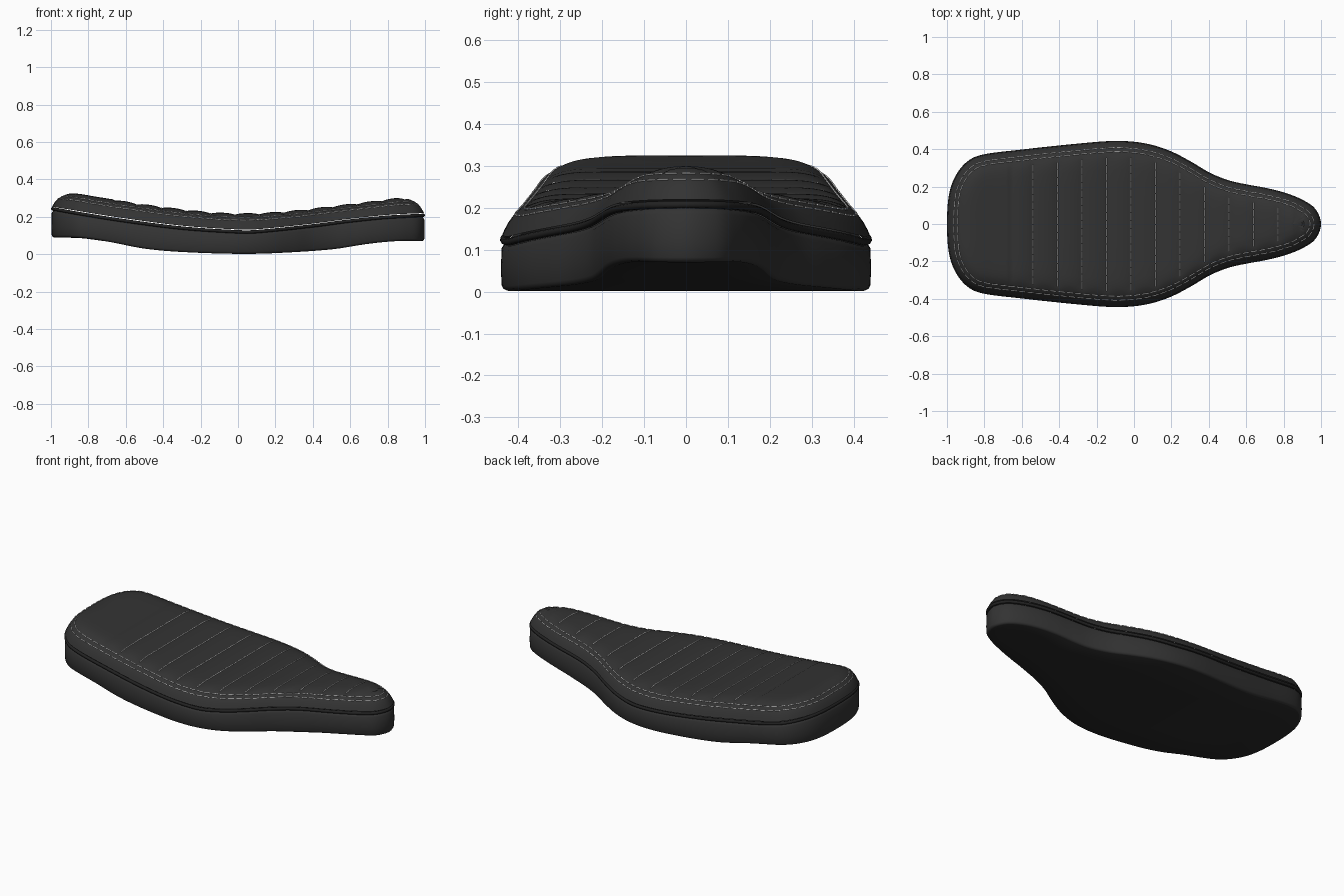
import bpy, bmesh, math
from mathutils import Vector

cube = bpy.data.objects.get("Cube")
if cube:
    bpy.data.objects.remove(cube, do_unlink=True)


def material(name, r, g, b, rough):
    m = bpy.data.materials.new(name)
    m.use_nodes = True
    m.diffuse_color = (r, g, b, 1)
    node = m.node_tree.nodes["Principled BSDF"]
    node.inputs["Base Color"].default_value = (r, g, b, 1)
    node.inputs["Roughness"].default_value = rough
    return m


LEATHER = material("dark grey leather", .033, .033, .033, .6)
PIPING = material("black piping", .016, .016, .016, .5)
UNDERSIDE = material("black underside", .022, .022, .022, .8)
THREAD = material("white thread", .8, .8, .8, .7)


def smooth_curve(keys, x):
    """Smooth interpolation through (key, value) pairs."""
    n = len(keys)
    x = max(keys[0][0], min(keys[-1][0], x))
    i = next((k for k in range(n - 1) if x <= keys[k + 1][0]), n - 2)

    def slope(k):
        a, b = keys[max(k - 1, 0)], keys[min(k + 1, n - 1)]
        return (b[1] - a[1]) / (b[0] - a[0])

    (x0, y0), (x1, y1) = keys[i], keys[i + 1]
    h = x1 - x0
    t = (x - x0) / h
    return (y0 * (1 + 2 * t) * (1 - t) ** 2 + slope(i) * h * t * (1 - t) ** 2
            + y1 * t * t * (3 - 2 * t) + slope(i + 1) * h * t * t * (t - 1))


# Height curves along the length, and cushion roundness by distance from the edge
BOTTOM = [(-1, .09), (-.85, .088), (-.7, .068), (-.5, .03), (-.3, .012), (0, .002),
          (.2, .006), (.5, .026), (.7, .056), (.85, .07), (1, .07)]
SEAM = [(-1, .243), (-.85, .217), (-.6, .178), (-.3, .14), (0, .12), (.1, .121),
        (.4, .152), (.6, .178), (.8, .198), (1, .208)]
TOP = [(-1, .33), (-.88, .327), (-.75, .306), (-.5, .268), (-.3, .242), (-.1, .223),
       (.1, .221), (.3, .235), (.5, .258), (.7, .282), (.85, .301), (1, .305)]
ROUND = [(0, 0), (.02, .4), (.04, .64), (.07, .83), (.1, .94), (.14, .99), (.2, 1)]

# Half outline, from rear tip to nose tip, with one mirrored point at each end
OUTLINE = [(-.99, -.15), (-1, 0), (-.99, .15), (-.955, .255), (-.89, .335), (-.8, .373),
           (-.6, .398), (-.4, .42), (-.2, .439), (-.1, .444), (0, .44), (.1, .422),
           (.2, .387), (.3, .335), (.4, .276), (.5, .235), (.6, .212), (.7, .194),
           (.8, .169), (.9, .13), (.97, .08), (1, 0), (.97, -.08)]
REAR, NOSE = -.7, .85           # ends of the straight spine
RIB, FIRST = .131, -.54         # quilting spacing and first stitched seam

xs = [(i, p[0]) for i, p in enumerate(OUTLINE)]
ys = [(i, p[1]) for i, p in enumerate(OUTLINE)]
dense = []
for k in range(8, (len(OUTLINE) - 2) * 8 + 1):
    dense.append(Vector((smooth_curve(xs, k / 8), smooth_curve(ys, k / 8))))


def half_width(x):
    for a, b in zip(dense, dense[1:]):
        if a.x <= x <= b.x:
            return a.y + (b.y - a.y) * (x - a.x) / max(b.x - a.x, 1e-6)
    return 0


# Even stations in the middle, so every rib groove gets its own row
stations = [FIRST + RIB * k / 10 for k in range(-12, 106)]
half = [p for p in dense if p.x < REAR - .005]
half += [Vector((x, half_width(x))) for x in stations]
half += [p for p in dense if p.x > stations[-1] + .005]
half[0].y = half[-1].y = 0
loop = half + [Vector((p.x, -p.y)) for p in reversed(half[1:-1])]


def inset(p, d):
    """Move an outline point towards the spine by d."""
    c = Vector((max(REAR, min(NOSE, p.x)), 0))
    reach = (c - p).length
    return p.lerp(c, min(d / reach, 1)), reach


def groove(x, d):
    if not FIRST - RIB < x < .9:
        return 0
    fade = max(0, min(1, (d - .06) / .04))
    return .009 * fade * (1 - abs(math.sin(math.pi * (x - FIRST) / RIB)) ** .7)


def cushion_point(p, d):
    q, reach = inset(p, d)
    d = min(d, reach)
    low = smooth_curve(SEAM, p.x)
    z = low + (smooth_curve(TOP, q.x) - low) * smooth_curve(ROUND, d)
    return Vector((q.x, q.y, z - groove(q.x, d)))


def loft(name, rings, mats, band_material=lambda k: 0, angle=40):
    """Skin closed rings that run from the inside bottom to the inside top."""
    bm = bmesh.new()
    rows = [[bm.verts.new(v) for v in ring] for ring in rings]
    n = len(rows[0])
    for k, (a, b) in enumerate(zip(rows, rows[1:])):
        for i in range(n):
            j = (i + 1) % n
            bm.faces.new((a[i], b[i], b[j], a[j])).material_index = band_material(k)
    bmesh.ops.remove_doubles(bm, verts=bm.verts, dist=.0002)
    mesh = bpy.data.meshes.new(name)
    bm.to_mesh(mesh)
    bm.free()
    for m in mats:
        mesh.materials.append(m)
    ob = bpy.data.objects.new(name, mesh)
    bpy.context.collection.objects.link(ob)
    bpy.ops.object.select_all(action="DESELECT")
    ob.select_set(True)
    bpy.context.view_layer.objects.active = ob
    bpy.ops.object.shade_smooth_by_angle(angle=math.radians(angle))


# Padded cushion with ribbed top
rings = [[cushion_point(p, d) for p in loop]
         for d in (.006, .012, .02, .03, .04, .055, .07, .08, .09, .1, .12)]
for t in (.1, .3, .65, 1):
    rings.append([cushion_point(p, .12 + t * (inset(p, 0)[1] - .12)) for p in loop])
loft("cushion", rings, [LEATHER])


# Side skirt and underside
def base_ring(d, lift, keys=BOTTOM):
    return [Vector((*inset(p, d)[0], smooth_curve(keys, p.x) + lift)) for p in loop]


def under_ring(t):
    ring = []
    for p in loop:
        q = inset(p, .016 + t * (inset(p, 0)[1] - .016))[0]
        ring.append(Vector((q.x, q.y, smooth_curve(BOTTOM, q.x))))
    return ring


loft("skirt_and_underside",
     [under_ring(1), under_ring(.5), under_ring(0), base_ring(.008, .004), base_ring(.004, .012),
      base_ring(.002, .05), base_ring(.004, -.022, SEAM), base_ring(.012, -.01, SEAM),
      base_ring(.04, 0, SEAM)],
     [LEATHER, UNDERSIDE], lambda k: 1 if k < 2 else 0)


def tubes(name, paths, radius, mat, closed=False, sides=0):
    cu = bpy.data.curves.new(name, "CURVE")
    cu.dimensions = "3D"
    cu.bevel_depth = radius
    cu.bevel_resolution = sides
    cu.use_fill_caps = True
    for path in paths:
        s = cu.splines.new("POLY")
        s.points.add(len(path) - 1)
        for point, v in zip(s.points, path):
            point.co = (*v, 1)
        s.use_cyclic_u = closed
    cu.materials.append(mat)
    bpy.context.collection.objects.link(bpy.data.objects.new(name, cu))


# Piping around the seam
tubes("piping", [base_ring(.009, 0, SEAM)], .009, PIPING, True, 2)


def dashes(path, length, gap):
    """Cut a path into evenly spaced stitches."""
    marks = [0]
    for a, b in zip(path, path[1:]):
        marks.append(marks[-1] + (b - a).length)

    def at(s):
        for k in range(len(path) - 1):
            if s <= marks[k + 1]:
                return path[k].lerp(path[k + 1], (s - marks[k]) / max(marks[k + 1] - marks[k], 1e-6))
        return path[-1]

    count = max(1, round(marks[-1] / (length + gap)))
    step = marks[-1] / count
    return [[at(step * (i + f * (1 - gap / step))) for f in (0, .5, 1)] for i in range(count)]


# Double row of edge stitches
lift = Vector((0, 0, .001))
for name, d in (("outer_edge_stitches", .037), ("inner_edge_stitches", .058)):
    path = [cushion_point(p, d) + lift for p in loop]
    tubes(name, dashes(path + path[:1], .032, .013), .0024, THREAD)

# Stitched seams across the ribs
cross = []
for k in range(11):
    x = FIRST + RIB * k
    w = half_width(x)
    edge = w - .085
    path = []
    for i in range(25):
        y = edge * (i / 12 - 1)
        side = 1 if y >= 0 else -1
        path.append(cushion_point(Vector((x, side * w)), w - abs(y)) + lift)
    cross += dashes(path, .036, .005)
tubes("cross_stitches", cross, .0026, THREAD)
